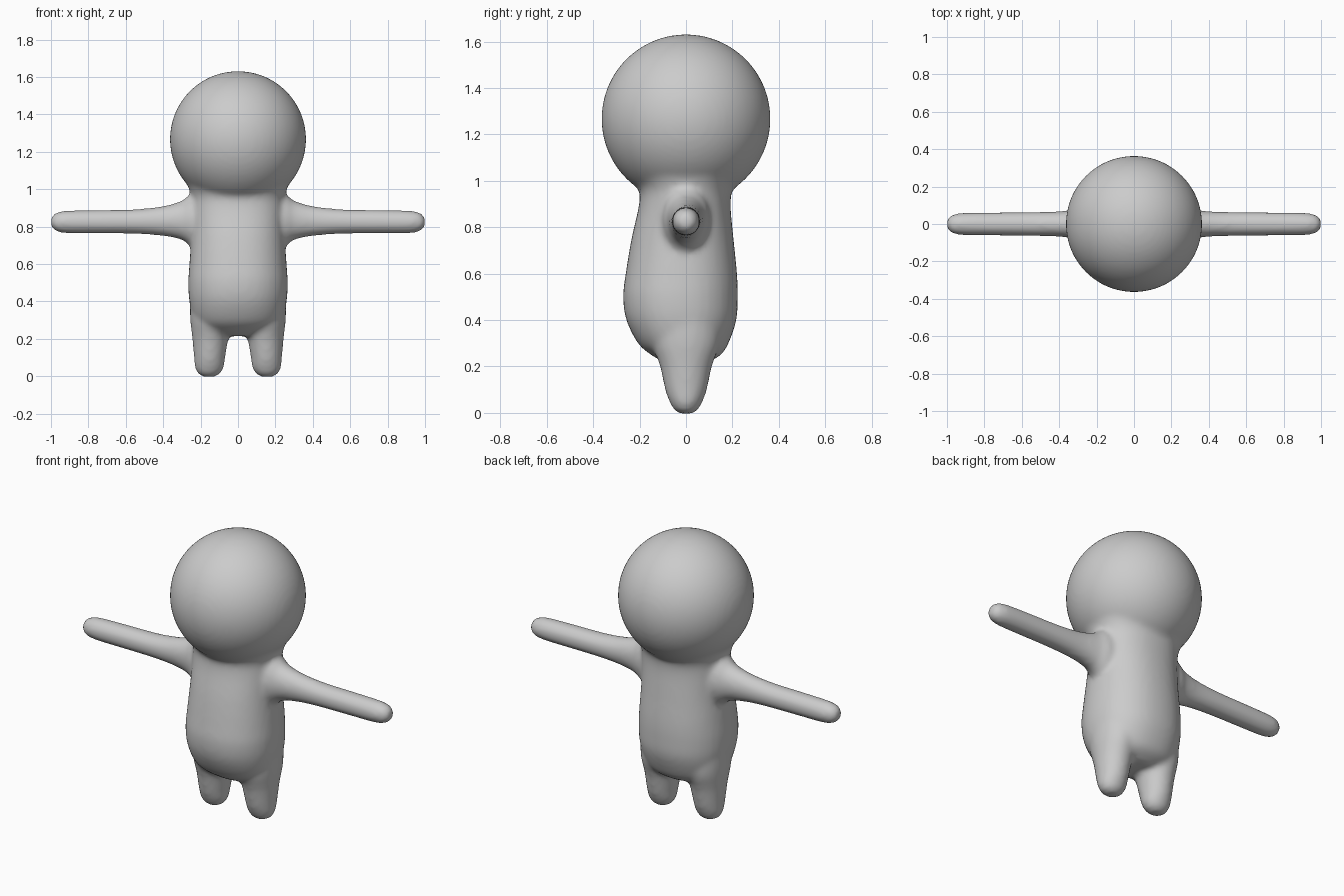
import bpy, bmesh, math
from mathutils import Vector, Matrix

if "Cube" in bpy.data.objects:
    bpy.data.objects.remove(bpy.data.objects["Cube"])

bm = bmesh.new()


def spline(rows, steps=5):
    """Catmull-Rom interpolation through rows of numbers."""
    out = []
    for i in range(len(rows) - 1):
        a, b = rows[max(i - 1, 0)], rows[i]
        c, d = rows[i + 1], rows[min(i + 2, len(rows) - 1)]
        for s in range(steps):
            t = s / steps
            out.append([0.5 * (2 * q + (r - p) * t + (2 * p - 5 * q + 4 * r - u) * t * t
                               + (3 * q - p - 3 * r + u) * t ** 3)
                        for p, q, r, u in zip(a, b, c, d)])
    return out + [list(rows[-1])]


def loft(rows, place, power=2.0, n=40):
    """Closed skin over rows (t, u_centre, v_centre, u_radius, v_radius)."""
    rings = []
    for t, uc, vc, ru, rv in spline(rows):
        ring = []
        for k in range(n):
            a = 2 * math.pi * k / n
            c, s = math.cos(a), math.sin(a)
            u = uc + max(ru, 0.002) * math.copysign(abs(c) ** (2 / power), c)
            v = vc + max(rv, 0.002) * math.copysign(abs(s) ** (2 / power), s)
            ring.append(bm.verts.new(place(t, u, v)))
        rings.append(ring)
    for r0, r1 in zip(rings, rings[1:]):
        for k in range(n):
            j = (k + 1) % n
            bm.faces.new((r0[k], r0[j], r1[j], r1[k]))
    bm.faces.new(rings[0][::-1])
    bm.faces.new(rings[-1])


# Head
bmesh.ops.create_uvsphere(bm, u_segments=64, v_segments=40, radius=0.364,
                          matrix=Matrix.Translation((0, 0, 1.267)))

# Torso with a forward belly, running up into the head
torso = [(0.215, 0, 0.00, 0.10, 0.09), (0.25, 0, 0.00, 0.19, 0.15),
         (0.30, 0, -0.012, 0.235, 0.195), (0.40, 0, -0.02, 0.26, 0.237),
         (0.50, 0, -0.024, 0.266, 0.247), (0.60, 0, -0.02, 0.26, 0.24),
         (0.75, 0, -0.015, 0.25, 0.22), (0.90, 0, -0.005, 0.25, 0.197),
         (0.97, 0, 0, 0.252, 0.205), (1.04, 0, 0, 0.278, 0.25),
         (1.10, 0, 0, 0.31, 0.30)]
loft(torso, lambda t, u, v: Vector((u, v, t)), power=2.2)

leg = [(-0.003, 0.155, 0, 0.03, 0.028), (0.015, 0.155, 0, 0.06, 0.053),
       (0.05, 0.153, 0, 0.078, 0.072), (0.10, 0.152, 0, 0.083, 0.09),
       (0.20, 0.148, 0, 0.096, 0.112), (0.30, 0.145, 0, 0.11, 0.145),
       (0.40, 0.14, 0, 0.118, 0.15)]
arm = [(0.15, 0, 0.835, 0.11, 0.17), (0.25, 0, 0.835, 0.10, 0.14),
       (0.30, 0, 0.834, 0.082, 0.105), (0.40, 0, 0.83, 0.068, 0.08),
       (0.55, 0, 0.827, 0.064, 0.066), (0.75, 0, 0.826, 0.062, 0.063),
       (0.90, 0, 0.825, 0.06, 0.061), (0.96, 0, 0.825, 0.053, 0.054),
       (0.99, 0, 0.825, 0.036, 0.036), (1.003, 0, 0.825, 0.01, 0.01)]
for side in (-1, 1):
    # Legs
    loft(leg, lambda t, u, v: Vector((side * u, v, t)))
    # Arms
    loft(arm, lambda t, u, v: Vector((side * t, u, v)))

bmesh.ops.recalc_face_normals(bm, faces=bm.faces[:])
mesh = bpy.data.meshes.new("figure_body")
bm.to_mesh(mesh)
bm.free()
body = bpy.data.objects.new("figure_body", mesh)
bpy.context.collection.objects.link(body)

# Fuse all parts into one soft skin
remesh = body.modifiers.new("fuse", 'REMESH')
remesh.mode = 'VOXEL'
remesh.voxel_size = 0.014
remesh.use_smooth_shade = True
soften = body.modifiers.new("soften", 'SMOOTH')
soften.factor = 0.5
soften.iterations = 8

bpy.context.view_layer.objects.active = body
body.select_set(True)
bpy.ops.object.convert(target='MESH')
bpy.ops.object.shade_smooth()
